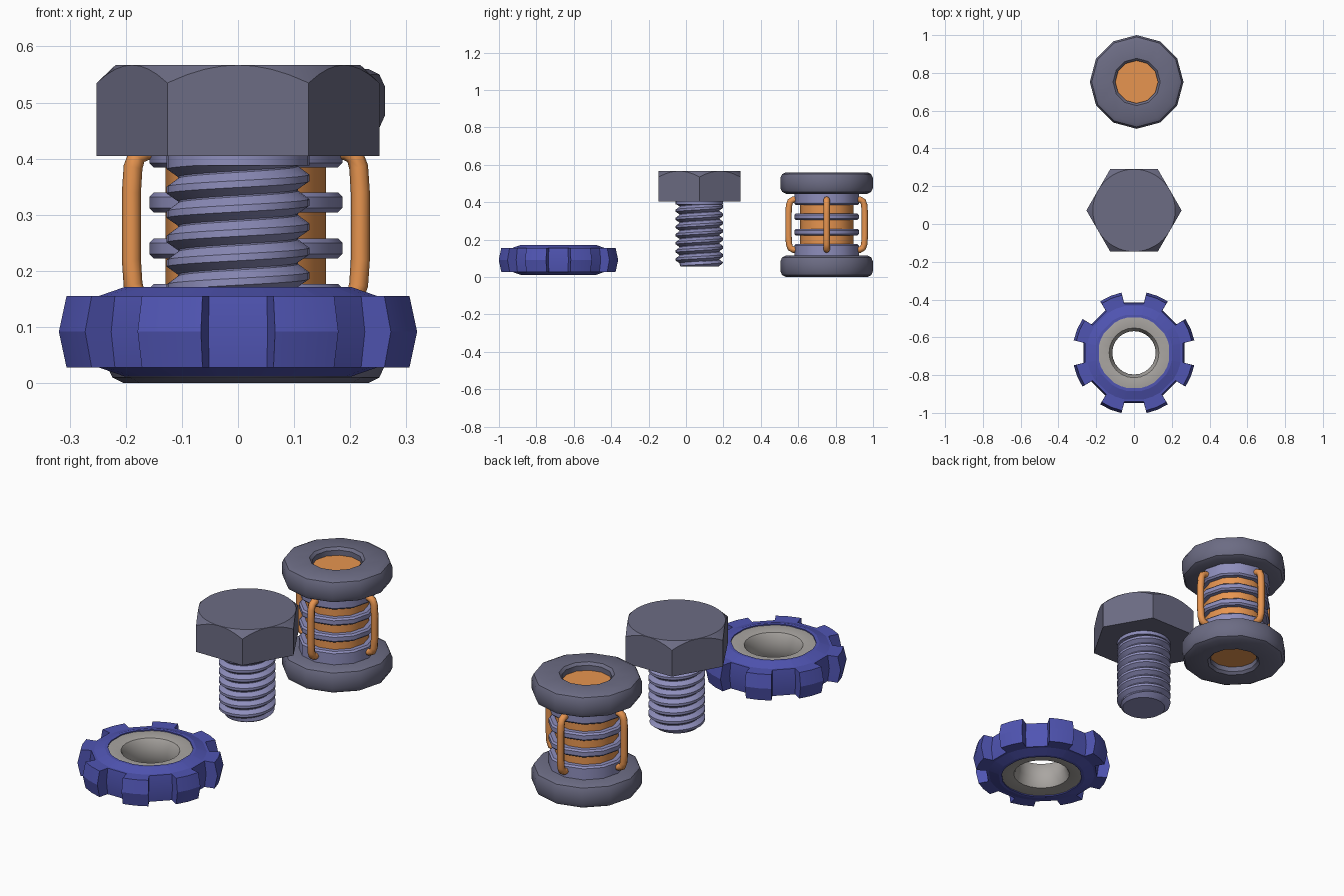
import bpy, bmesh
from math import sin, cos, pi, radians

if "Cube" in bpy.data.objects:
    bpy.data.objects.remove(bpy.data.objects["Cube"])


def material(name, rgb):
    m = bpy.data.materials.new(name)
    m.diffuse_color = (*rgb, 1)
    m.use_nodes = True
    m.node_tree.nodes["Principled BSDF"].inputs["Base Color"].default_value = m.diffuse_color
    return m


STEEL = material("dark_steel", (0.15, 0.15, 0.23))
LILAC = material("light_steel", (0.27, 0.27, 0.50))
ORANGE = material("copper", (0.80, 0.30, 0.08))
BLUE = material("blue", (0.08, 0.09, 0.45))
GREY = material("warm_grey", (0.40, 0.38, 0.36))


def finish(obj, mat, angle=35):
    obj.data.materials.clear()
    obj.data.materials.append(mat)
    bpy.ops.object.select_all(action='DESELECT')
    obj.select_set(True)
    bpy.context.view_layer.objects.active = obj
    bpy.ops.object.shade_smooth_by_angle(angle=radians(angle))
    return obj


def grid_mesh(name, rows, loc, mat, wrap_row, wrap_col, caps=False, angle=35):
    """Skin rows of points with quads, optionally closing either direction."""
    bm = bmesh.new()
    v = [[bm.verts.new(p) for p in row] for row in rows]
    R, C = len(v), len(v[0])
    for i in range(R if wrap_row else R - 1):
        for j in range(C if wrap_col else C - 1):
            a, b = (i + 1) % R, (j + 1) % C
            bm.faces.new((v[i][j], v[i][b], v[a][b], v[a][j]))
    bmesh.ops.remove_doubles(bm, verts=bm.verts, dist=0.0004)
    if caps:
        bmesh.ops.holes_fill(bm, edges=[e for e in bm.edges if e.is_boundary], sides=0)
    bmesh.ops.recalc_face_normals(bm, faces=bm.faces)
    me = bpy.data.meshes.new(name)
    bm.to_mesh(me)
    bm.free()
    obj = bpy.data.objects.new(name, me)
    bpy.context.collection.objects.link(obj)
    obj.location = loc
    return finish(obj, mat, angle)


def lathe(name, profile, loc, mat, n=12, ring=True):
    """Spin an (r, z) profile; ring=True closes it, otherwise the ends are capped."""
    rows = [[(r * cos(2 * pi * j / n), r * sin(2 * pi * j / n), z) for j in range(n)]
            for r, z in profile]
    return grid_mesh(name, rows, loc, mat, ring, True, caps=not ring)


# Spool: flanges, collars, rings, core
SPOOL = (0.014, 0.752, 0)
flange = [(0.113, 0.012), (0.125, 0), (0.218, 0), (0.238, 0.01), (0.248, 0.032),
          (0.248, 0.083), (0.238, 0.105), (0.218, 0.115), (0.113, 0.115)]
for name, z in (("lower_flange", 0), ("upper_flange", 0.445)):
    prof = flange if z == 0 else [(r, 0.56 - h) for r, h in flange]
    lathe(name, prof, SPOOL, STEEL)


def band(name, z0, z1):
    b = 0.008
    lathe(name, [(0.13, z0), (0.172 - b, z0), (0.172, z0 + b), (0.172, z1 - b),
                 (0.172 - b, z1), (0.13, z1)], SPOOL, LILAC)


band("lower_collar", 0.105, 0.177)
band("upper_collar", 0.384, 0.455)
band("lower_ring", 0.222, 0.258)
band("upper_ring", 0.304, 0.34)
lathe("spool_core", [(0.143, 0.037), (0.143, 0.523)], SPOOL, ORANGE, ring=False)

# Four bent rods around the spool
half = [(0.150, 0.134), (0.178, 0.134), (0.194, 0.125), (0.201, 0.105), (0.204, 0.06)]
path = [(r, 0.28 + h) for r, h in half] + [(r, 0.28 - h) for r, h in reversed(half)]
for k in range(4):
    cu = bpy.data.curves.new("rod", 'CURVE')
    cu.dimensions = '3D'
    cu.bevel_depth = 0.017
    cu.bevel_resolution = 2
    cu.use_fill_caps = True
    sp = cu.splines.new('POLY')
    sp.points.add(len(path) - 1)
    for p, (r, z) in zip(sp.points, path):
        p.co = (r, 0, z, 1)
    rod = bpy.data.objects.new(f"spool_rod_{k + 1}", cu)
    bpy.context.collection.objects.link(rod)
    rod.location = SPOOL
    rod.rotation_euler.z = k * pi / 2
    bpy.ops.object.select_all(action='DESELECT')
    rod.select_set(True)
    bpy.context.view_layer.objects.active = rod
    bpy.ops.object.convert(target='MESH')
    finish(bpy.context.view_layer.objects.active, ORANGE, 60)

# Bolt head: hexagon trimmed by a chamfer cone
BOLT = (0, 0.072, 0)
head = lathe("bolt_head", [(0.252, 0.405), (0.252, 0.567)], BOLT, STEEL, n=6, ring=False)
cone = lathe("chamfer_cutter", [(0.4, 0.3), (0.4, 0.395), (0.218, 0.567)],
             BOLT, STEEL, n=48, ring=False)
cone.hide_render = True
mod = head.modifiers.new("chamfer", 'BOOLEAN')
mod.operation = 'INTERSECT'
mod.solver = 'EXACT'
mod.object = cone
bpy.context.view_layer.objects.active = head
bpy.ops.object.modifier_apply(modifier="chamfer")
bpy.data.objects.remove(cone)
finish(head, STEEL, 25)

# Bolt shank: helical thread, tapered at the tip
PITCH, N, TIP = 0.0435, 32, 0.055
thread = [(0, 0.127), (0.28, 0.127), (0.62, 0.107), (0.68, 0.107)]
rows = []
for turn in range(-1, 9):
    for s, r in thread:
        row = []
        for j in range(N + 1):
            z = max(TIP, TIP + PITCH * (turn + s + j / N))
            rr = min(r, 0.1 + (z - TIP) * 1.3)
            a = 2 * pi * (j % N) / N
            row.append((rr * cos(a), rr * sin(a), z))
        rows.append(row)
grid_mesh("bolt_shank", rows, BOLT, LILAC, False, False, caps=True, angle=25)
lathe("shank_neck", [(0.127, 0.388), (0.127, 0.42)], BOLT, LILAC, n=32, ring=False)

# Notched wheel: eight teeth, bulging at mid height
WHEEL = (0, -0.682, 0)
MID = 0.0915
side = [(0.19, 0.19, 0.080), (0.205, 0.205, 0.080), (0.252, 0.252, 0.064), (0.312, 0.264, 0.064)]
prof = ([(t, r, MID + h) for t, r, h in side] + [(0.326, 0.272, MID)]
        + [(t, r, MID - h) for t, r, h in reversed(side)])
rows = []
for t, r, z in prof:
    row = []
    for k in range(8):
        for off, tooth in ((-11.3, 0), (-10.8, 1), (0, 1), (10.8, 1), (11.3, 0)):
            a = radians(22.5 + 45 * k + off)
            rad = t if tooth else r
            row.append((rad * cos(a), rad * sin(a), z))
    rows.append(row)
grid_mesh("notched_wheel", rows, WHEEL, BLUE, True, True, angle=14)

# Wheel bushing
edge = [(0.196, 0.073), (0.190, 0.075), (0.132, 0.066), (0.126, 0.056), (0.115, 0.02)]
lathe("wheel_bushing", [(r, MID + h) for r, h in edge]
      + [(r, MID - h) for r, h in reversed(edge)], WHEEL, GREY, n=24)
